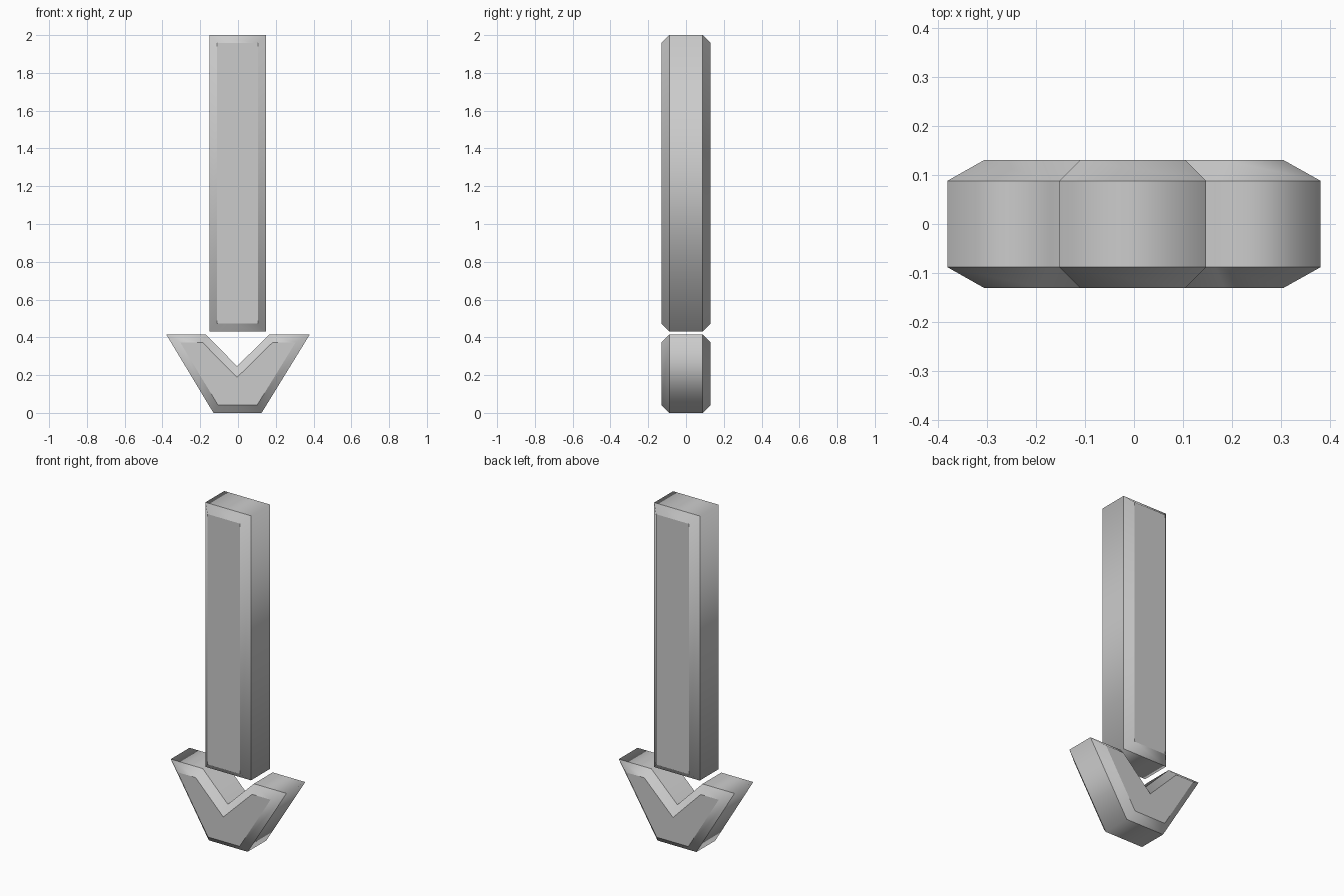
import bpy, bmesh
from mathutils import Vector

cube = bpy.data.objects.get("Cube")
if cube:
    bpy.data.objects.remove(cube, do_unlink=True)

BEVEL = 0.042
HALF_DEPTH = 0.13

grey = bpy.data.materials.new("plain grey")
grey.use_nodes = True
colour = (0.6, 0.6, 0.6, 1)
grey.diffuse_color = colour
grey.node_tree.nodes["Principled BSDF"].inputs["Base Color"].default_value = colour


def inset(outline, width):
    """Mitred inward offset of an anticlockwise outline."""
    result = []
    for i, point in enumerate(outline):
        p = Vector(point)
        a = (p - Vector(outline[i - 1])).normalized()
        b = (Vector(outline[(i + 1) % len(outline)]) - p).normalized()
        na, nb = Vector((-a.y, a.x)), Vector((-b.y, b.x))
        result.append(p + (na + nb) * width / (1 + na.dot(nb)))
    return result


def bevelled_slab(name, outline):
    """Outline in x and z, given depth along y with chamfered rims."""
    bm = bmesh.new()
    inner = inset(outline, BEVEL)
    side = HALF_DEPTH - BEVEL
    layers = ((inner, -HALF_DEPTH), (outline, -side),
              (outline, side), (inner, HALF_DEPTH))
    rings = [[bm.verts.new((p[0], y, p[1])) for p in pts] for pts, y in layers]
    bm.faces.new(rings[0])
    bm.faces.new(rings[-1][::-1])
    n = len(outline)
    for lower, upper in zip(rings, rings[1:]):
        for i in range(n):
            j = (i + 1) % n
            bm.faces.new((lower[i], upper[i], upper[j], lower[j]))
    bmesh.ops.recalc_face_normals(bm, faces=bm.faces)
    # Smooth around the rim, crisp along the chamfer lines
    for face in bm.faces:
        face.smooth = True
    for ring in rings:
        for i in range(n):
            bm.edges.get((ring[i - 1], ring[i])).smooth = False
    mesh = bpy.data.meshes.new(name)
    bm.to_mesh(mesh)
    bm.free()
    mesh.materials.append(grey)
    obj = bpy.data.objects.new(name, mesh)
    bpy.context.collection.objects.link(obj)
    return obj


# Long upright bar
bevelled_slab("arrow_shaft", [(-0.152, 0.43), (0.147, 0.43),
                              (0.147, 2.0), (-0.152, 2.0)])

# Notched head pointing down
bevelled_slab("arrow_head", [(-0.13, 0), (0.125, 0), (0.38, 0.415),
                             (0.166, 0.415), (-0.005, 0.247),
                             (-0.17, 0.415), (-0.38, 0.415)])
